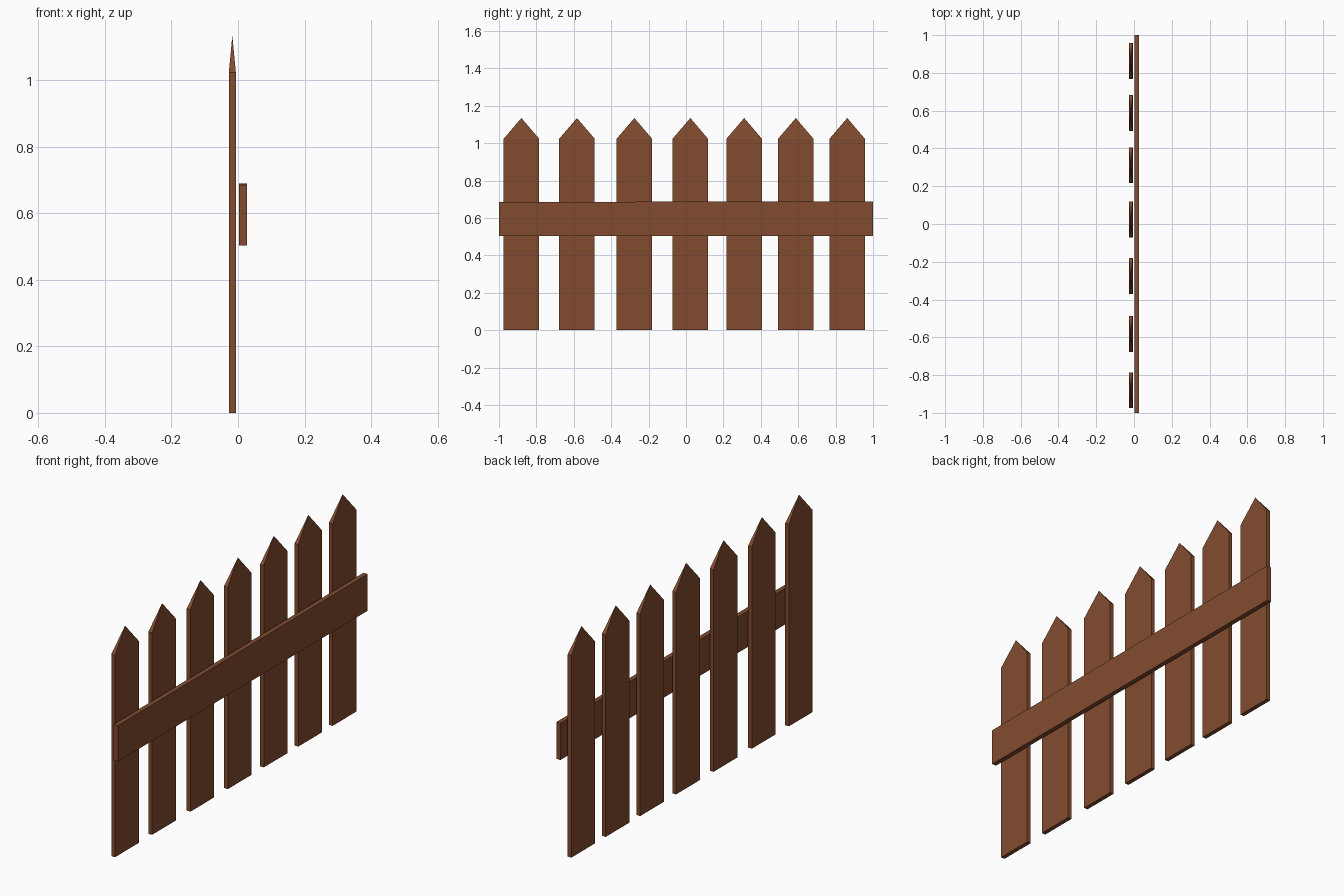
import bpy
import bmesh

if "Cube" in bpy.data.objects:
    bpy.data.objects.remove(bpy.data.objects["Cube"])

wood = bpy.data.materials.new("brown_wood")
wood.diffuse_color = (0.225, 0.071, 0.028, 1.0)
wood.use_nodes = True
wood.node_tree.nodes["Principled BSDF"].inputs["Base Color"].default_value = wood.diffuse_color


def finish(bm, name):
    bmesh.ops.recalc_face_normals(bm, faces=bm.faces)
    mesh = bpy.data.meshes.new(name)
    bm.to_mesh(mesh)
    bm.free()
    mesh.materials.append(wood)
    obj = bpy.data.objects.new(name, mesh)
    bpy.context.collection.objects.link(obj)
    return obj


def box(x0, x1, y0, y1, z0, z1):
    bm = bmesh.new()
    bmesh.ops.create_cube(bm, size=1)
    for v in bm.verts:
        v.co.x = x1 if v.co.x > 0 else x0
        v.co.y = y1 if v.co.y > 0 else y0
        v.co.z = z1 if v.co.z > 0 else z0
    return bm


# Pickets: plain boards whose tops are drawn up to a single point
WIDTH, SHOULDER, TIP = 0.19, 1.023, 1.134
centres = [-0.88, -0.583, -0.276, 0.023, 0.311, 0.587, 0.862]
for i, y in enumerate(centres):
    bm = box(-0.0275, -0.0065, y - WIDTH / 2, y + WIDTH / 2, 0, SHOULDER)
    top = max(bm.faces, key=lambda f: f.calc_center_median().z)
    apex = bmesh.ops.poke(bm, faces=[top])["verts"][0]
    apex.co.z = TIP
    finish(bm, f"picket_{i + 1}")

# Rail: one long board in front of the pickets, top edge rising slightly
bm = box(0.003, 0.0265, -1, 1, 0.503, 0.685)
for v in bm.verts:
    if v.co.z > 0.6 and v.co.y > 0:
        v.co.z = 0.689
finish(bm, "rail")
